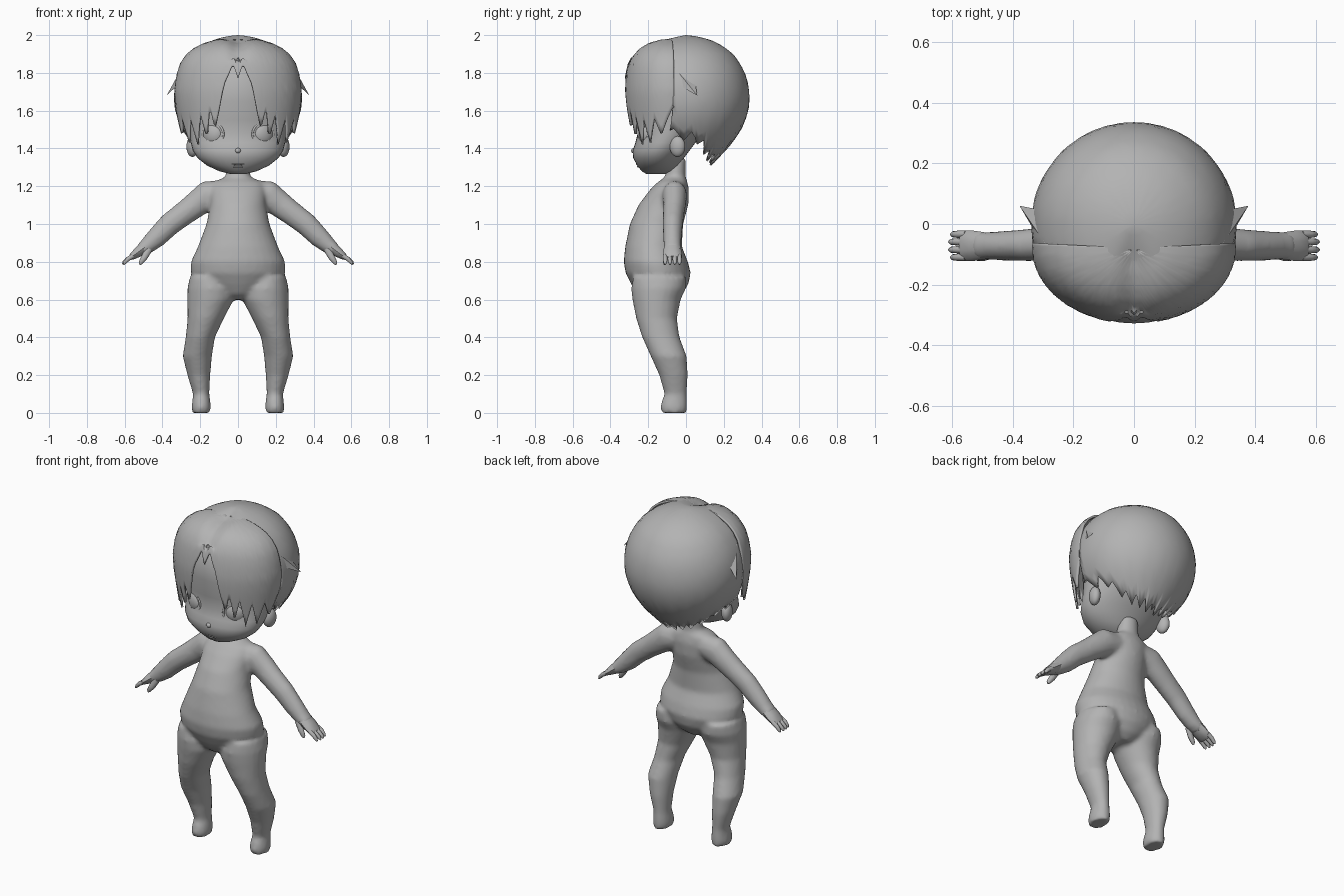
import bpy, bmesh, math
from mathutils import Vector as V

if "Cube" in bpy.data.objects:
    bpy.data.objects.remove(bpy.data.objects["Cube"])

mat = bpy.data.materials.new("plain grey")
mat.diffuse_color = (0.45, 0.45, 0.45, 1)
mat.use_nodes = True
mat.node_tree.nodes["Principled BSDF"].inputs["Base Color"].default_value = mat.diffuse_color


def finish(name, bm, angle=None):
    me = bpy.data.meshes.new(name)
    bm.to_mesh(me)
    bm.free()
    me.materials.append(mat)
    ob = bpy.data.objects.new(name, me)
    bpy.context.collection.objects.link(ob)
    for p in me.polygons:
        p.use_smooth = True
    if angle:
        bpy.context.view_layer.objects.active = ob
        bpy.ops.object.select_all(action='DESELECT')
        ob.select_set(True)
        bpy.ops.object.shade_smooth_by_angle(angle=math.radians(angle))
    return ob


def loft(bm, rings, n=24):
    """Skin rings given as (centre, u vector, v vector)."""
    loops = []
    for c, u, v in rings:
        loops.append([bm.verts.new(c + u * math.cos(a) + v * math.sin(a))
                      for a in (2 * math.pi * i / n for i in range(n))])
    faces = []
    for a, b in zip(loops, loops[1:]):
        for i in range(n):
            j = (i + 1) % n
            faces.append(bm.faces.new((a[i], a[j], b[j], b[i])))
    faces += [bm.faces.new(loops[0][::-1]), bm.faces.new(loops[-1])]
    bmesh.ops.recalc_face_normals(bm, faces=faces)


def level(z, x0, x1, y0, y1):
    return (V(((x0 + x1) / 2, (y0 + y1) / 2, z)),
            V(((x1 - x0) / 2, 0, 0)), V((0, (y1 - y0) / 2, 0)))


def limb(bm, pts, n=16):
    """Tube along (x, y, z, radius across y, radius in xz)."""
    rings = []
    for i, (x, y, z, ry, rr) in enumerate(pts):
        a, b = pts[max(i - 1, 0)], pts[min(i + 1, len(pts) - 1)]
        t = V((b[0] - a[0], 0, b[2] - a[2])).normalized()
        rings.append((V((x, y, z)), V((0, ry, 0)), V((-t.z, 0, t.x)) * rr))
    loft(bm, rings, n)


def lerp(tab, t):
    for (a, p), (b, q) in zip(tab, tab[1:]):
        if t <= b:
            return p + (q - p) * max(0, (t - a) / (b - a))
    return tab[-1][1]


# Body: trunk, neck, legs and arms fused into one skin
bm = bmesh.new()
trunk = [(.60, .06, -.22, -.06), (.63, .13, -.26, -.02), (.68, .20, -.29, .012),
         (.74, .25, -.32, .025), (.80, .25, -.33, .01), (.88, .212, -.322, -.022),
         (1.0, .167, -.297, -.015), (1.1, .148, -.252, .012), (1.18, .148, -.192, .016),
         (1.22, .135, -.152, .008), (1.25, .065, -.11, -.002), (1.35, .055, -.1, 0)]
loft(bm, [level(z, -r, r, a, b) for z, r, a, b in trunk], 32)
leg = [(.72, .06, .255, -.28, 0), (.66, .02, .268, -.29, .0), (.6, .022, .268, -.284, -.028),
       (.5, .075, .267, -.264, -.048), (.4, .122, .277, -.232, -.034),
       (.3, .138, .293, -.187, .004), (.2, .147, .268, -.142, .01), (.1, .152, .238, -.114, .004),
       (.06, .146, .242, -.13, .006), (.03, .143, .246, -.136, .006), (0, .147, .242, -.13, .002)]
arm = [(.08, -.06, 1.165, .06, .07), (.16, -.06, 1.15, .065, .08), (.22, -.06, 1.105, .06, .07),
       (.28, -.065, 1.06, .057, .064), (.36, -.07, 1.0, .053, .061), (.43, -.072, .93, .049, .055),
       (.48, -.072, .885, .047, .044), (.52, -.072, .857, .047, .032)]
for s in (-1, 1):
    loft(bm, [level(z, s * a, s * b, c, d) for z, a, b, c, d in leg])
    limb(bm, [(s * p[0],) + p[1:] for p in arm], 20)
body = finish("body", bm)
rm = body.modifiers.new("fuse", 'REMESH')
rm.mode, rm.voxel_size, rm.use_smooth_shade = 'VOXEL', 0.012, True
sm = body.modifiers.new("soften", 'SMOOTH')
sm.factor, sm.iterations = 0.5, 6

# Hands: palm, four fingers and a thumb
for s, side in ((-1, "left"), (1, "right")):
    bm = bmesh.new()
    tubes = [[(.49, -.072, .88, .044, .036), (.53, -.072, .85, .05, .028),
              (.56, -.072, .828, .05, .019), (.572, -.072, .82, .044, .012)],
             [(.47, -.10, .87, .015, .02), (.495, -.108, .825, .014, .018),
              (.515, -.112, .795, .011, .012), (.52, -.112, .785, .005, .005)]]
    for k, y in enumerate((-.034, -.059, -.085, -.11)):
        e = .006 if k in (1, 2) else 0
        tubes.append([(.555, y, .832, .012, .013), (.582, y, .815, .012, .012),
                      (.598 + e, y, .797, .010, .010), (.605 + e, y, .786, .004, .004)])
    for t in tubes:
        limb(bm, [(s * p[0],) + p[1:] for p in t], 10)
    finish(side + "_hand", bm, 50)

# Head
bm = bmesh.new()
head = [(1.265, .04, -.21, -.11), (1.28, .10, -.235, -.07), (1.31, .165, -.258, -.04),
        (1.35, .215, -.28, -.01), (1.39, .24, -.282, .02), (1.43, .25, -.268, .05),
        (1.48, .255, -.256, .08), (1.55, .26, -.262, .12), (1.65, .265, -.275, .15),
        (1.75, .25, -.27, .15), (1.85, .19, -.22, .12), (1.92, .08, -.12, .03)]
loft(bm, [level(z, -r, r, a, b) for z, r, a, b in head], 36)
finish("head", bm, 60)


def ball(name, loc, scale, yaw=0):
    bpy.ops.mesh.primitive_uv_sphere_add(segments=24, ring_count=14, location=loc,
                                         rotation=(0, 0, yaw))
    ob = bpy.context.object
    ob.name, ob.scale = name, scale
    ob.data.materials.append(mat)
    bpy.ops.object.shade_smooth()


# Face details and ears
ball("nose", (0, -.275, 1.388), (.016, .016, .014))
ball("upper_lip", (0, -.253, 1.318), (.045, .012, .006))
ball("lower_lip", (0, -.247, 1.304), (.03, .012, .006))
for s, side in ((-1, "left"), (1, "right")):
    ball(side + "_eye", (s * .132, -.212, 1.475), (.056, .034, .058), s * .42)
    ball(side + "_ear", (s * .242, -.045, 1.41), (.03, .042, .055), s * -.3)
    bpy.ops.mesh.primitive_torus_add(major_radius=.06, minor_radius=.006, major_segments=32,
                                     minor_segments=8, location=(s * .132, -.226, 1.475),
                                     rotation=(math.pi / 2, 0, s * .42))
    lid = bpy.context.object
    lid.name = side + "_eyelid"
    lid.data.materials.append(mat)
    bpy.ops.object.shade_smooth()


def shell(name, angles, top, profile, edge, rx, front, back, cy, clip=False):
    """Hair shell hanging from the crown down to a ragged edge."""
    bm = bmesh.new()
    rows, grid, cut = 18, [], set()
    for r in range(rows + 1):
        line = []
        for deg in angles:
            a = math.radians(deg)
            z = top - (top - edge(deg)) * (r / rows) ** 1.7
            f = lerp(profile, top - z)
            x, y = rx * f * math.sin(a), -math.cos(a) * f
            y = cy + y * (front if y < 0 else back)
            # parting groove on the crown
            groove = .025 * math.exp(-(x / .05) ** 2) * (max(0, min(1, (-y - .02) / .1)))
            limit = -.18 + .11 * min(1, abs(x) / .33)
            over = clip and y < limit
            v = bm.verts.new((x, max(y, limit) if clip else y, z - groove * (z > 1.88)))
            if over:
                cut.add(v)
            line.append(v)
        grid.append(line)
    for a, b in zip(grid, grid[1:]):
        for i in range(len(angles) - 1):
            q = (a[i], b[i], b[i + 1], a[i + 1])
            if not all(v in cut for v in q):
                bm.faces.new(q)
    bmesh.ops.delete(bm, geom=[v for v in bm.verts if not v.link_faces], context='VERTS')
    bmesh.ops.remove_doubles(bm, verts=bm.verts, dist=.0008)
    ob = finish(name, bm, 50)
    so = ob.modifiers.new("thickness", 'SOLIDIFY')
    so.thickness, so.offset = .012, -1


# Back hair with a jagged nape
cap_profile = [(0, 0), (.004, .12), (.012, .25), (.03, .42), (.06, .59), (.10, .74), (.15, .85),
               (.2, .925), (.26, .98), (.33, 1), (.39, .985), (.45, .935), (.5, .87),
               (.58, .71), (.64, .54), (.70, .38)]
nape = [(0, 1.6), (70, 1.52), (82, 1.47), (100, 1.46), (114, 1.41), (130, 1.36), (180, 1.325)]


def cap_edge(deg):
    d = abs((deg + 180) % 360 - 180)
    jag = abs((d % 16) - 8) / 8 if d > 76 else .5
    return lerp(nape, d) + .05 * (jag - .5)


shell("back_hair", [i * 4 for i in range(91)], 2.0, cap_profile, cap_edge,
      .34, .42, .337, 0, True)

# Front hair: parted fringe of pointed locks
fringe_profile = [(0, 0), (.004, .15), (.012, .32), (.03, .52), (.055, .68), (.09, .81),
                  (.14, .91), (.2, .965), (.28, 1), (.36, .985), (.46, .94), (.58, .88)]
locks = [(0, 1.77), (5, 1.85), (9, 1.79), (13, 1.74), (17, 1.62), (23, 1.5), (27, 1.62),
         (33, 1.45), (38, 1.58), (46, 1.42), (52, 1.56), (60, 1.43), (68, 1.56), (77, 1.47),
         (84, 1.54), (93, 1.62)]
shell("front_hair", list(range(-94, 95, 2)), 1.99, fringe_profile,
      lambda d: lerp(locks, abs(d)), .337, .25, .25, -.08)

# Pointed side tufts
for s, side in ((-1, "left"), (1, "right")):
    bm = bmesh.new()
    vs = [bm.verts.new((s * x, y, z)) for x, y, z in
          ((.29, -.07, 1.84), (.325, -.03, 1.73), (.325, .05, 1.74), (.378, .06, 1.68))]
    for f in ((0, 1, 2), (0, 1, 3), (1, 2, 3), (0, 2, 3)):
        bm.faces.new([vs[i] for i in f])
    bmesh.ops.recalc_face_normals(bm, faces=bm.faces)
    finish(side + "_tuft", bm, 30)
